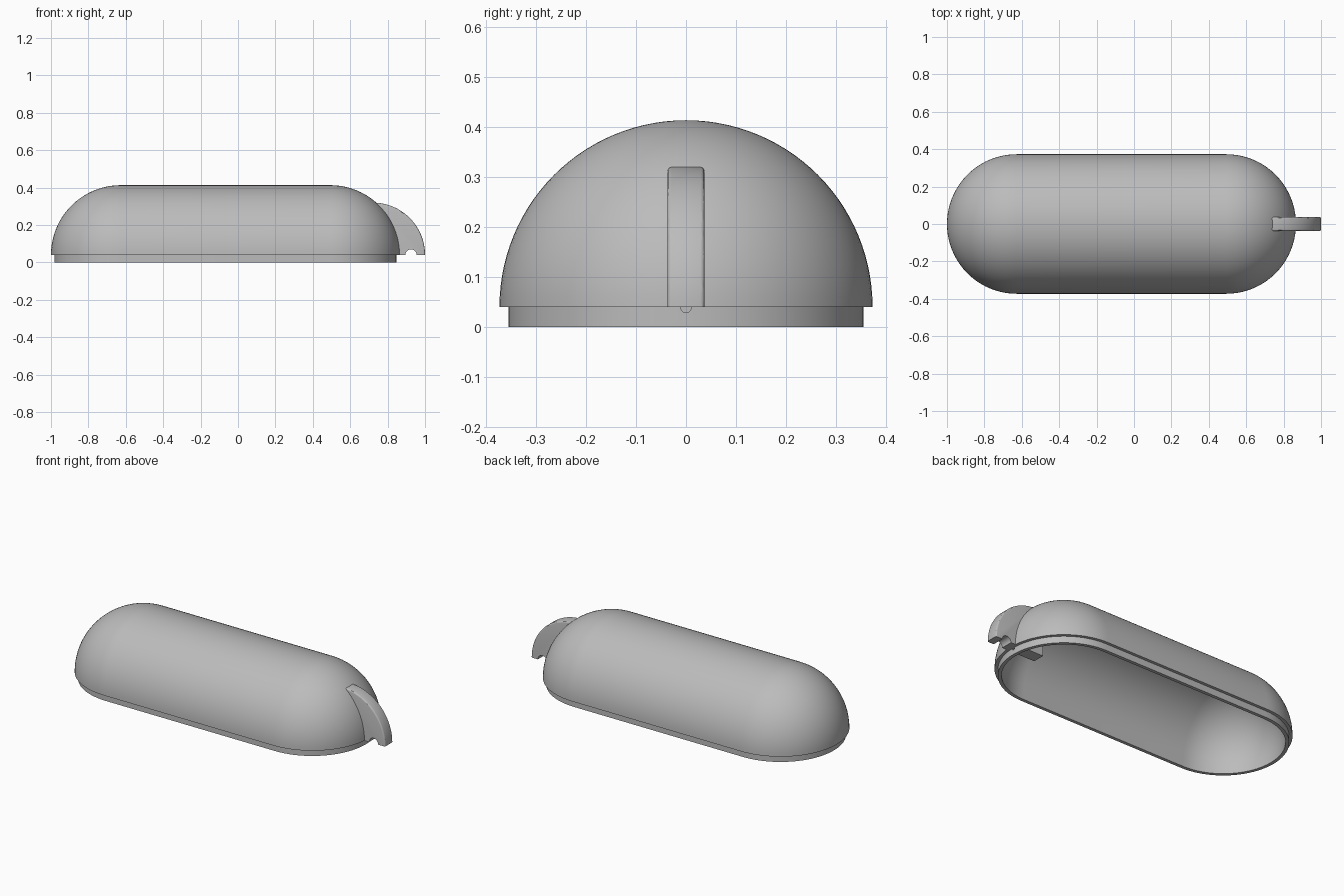
import bpy, bmesh, math
from mathutils import Matrix

cube = bpy.data.objects.get("Cube")
if cube:
    bpy.data.objects.remove(cube, do_unlink=True)

grey = bpy.data.materials.new("plain grey")
grey.use_nodes = True
colour = (0.5, 0.5, 0.5, 1)
grey.diffuse_color = colour
grey.node_tree.nodes["Principled BSDF"].inputs["Base Color"].default_value = colour

RIM_Z = 0.04
OUTER, LIP, INNER = 0.373, 0.355, 0.335
END_LEFT, END_RIGHT = 0.493, -0.627


def make_object(name, bm, smooth=True):
    bmesh.ops.recalc_face_normals(bm, faces=bm.faces)
    mesh = bpy.data.meshes.new(name)
    bm.to_mesh(mesh)
    bm.free()
    obj = bpy.data.objects.new(name, mesh)
    bpy.context.collection.objects.link(obj)
    mesh.materials.append(grey)
    if smooth:
        bpy.ops.object.select_all(action='DESELECT')
        obj.select_set(True)
        bpy.context.view_layer.objects.active = obj
        bpy.ops.object.shade_smooth_by_angle(angle=math.radians(30))
    return obj


def stadium(bm, radius, z, steps=40):
    """Ring of vertices around two half circles joined by straight sides."""
    ring = []
    for centre, start in ((END_LEFT, -math.pi / 2), (END_RIGHT, math.pi / 2)):
        for i in range(steps + 1):
            a = start + math.pi * i / steps
            ring.append(bm.verts.new((centre + radius * math.cos(a), radius * math.sin(a), z)))
    return ring


def dome(radius, steps=28):
    """Quarter circle section from the crown down to the rim."""
    angles = [math.pi / 2 * i / steps for i in range(steps + 1)]
    return [(radius * math.sin(a), RIM_Z + radius * math.cos(a)) for a in angles]


# Hollow half capsule: outer dome, stepped lip, inner dome
section = dome(OUTER) + [(LIP, RIM_Z), (LIP, 0), (INNER, 0)] + dome(INNER)[::-1]
bm = bmesh.new()
rings = [stadium(bm, r, z) for r, z in section]
for a, b in zip(rings, rings[1:]):
    for i in range(len(a)):
        j = (i + 1) % len(a)
        bm.faces.new((a[i], a[j], b[j], b[i]))
bmesh.ops.remove_doubles(bm, verts=bm.verts, dist=1e-5)
shell = make_object("capsule_shell", bm)

# Small round hole through the lip under the hook
bm = bmesh.new()
bmesh.ops.create_cone(bm, cap_ends=True, segments=24, radius1=0.01, radius2=0.01, depth=0.1,
                      matrix=Matrix.Translation((0.845, 0, 0.038)) @ Matrix.Rotation(math.pi / 2, 4, 'Y'))
cutter = make_object("lip_hole_cutter", bm, smooth=False)
cutter.hide_render = True
cutter.hide_set(True)
cutter.display_type = 'WIRE'
cut = shell.modifiers.new("lip hole", 'BOOLEAN')
cut.operation = 'DIFFERENCE'
cut.object = cutter

# Curved hook at the left end, with a half-round notch in its base
HALF_WIDTH = 0.037
CENTRE_X, RADIUS = 0.72, 0.28
NOTCH_X, NOTCH_R = 0.925, 0.03
outline = [(0.67, RIM_Z)]
outline += [(NOTCH_X - NOTCH_R * math.cos(math.pi * i / 16),
             RIM_Z + NOTCH_R * math.sin(math.pi * i / 16)) for i in range(17)]
arc = [(CENTRE_X + RADIUS * math.cos(math.pi / 2 * i / 32),
        RIM_Z + RADIUS * math.sin(math.pi / 2 * i / 32)) for i in range(33)]
outline += arc + [(0.67, 0.345)]
bm = bmesh.new()
side = bm.faces.new([bm.verts.new((x, -HALF_WIDTH, z)) for x, z in outline])
extruded = bmesh.ops.extrude_face_region(bm, geom=[side])
moved = [v for v in extruded["geom"] if isinstance(v, bmesh.types.BMVert)]
bmesh.ops.translate(bm, verts=moved, vec=(0, 2 * HALF_WIDTH, 0))
bm.normal_update()


def on_arc(v):
    return abs(math.hypot(v.co.x - CENTRE_X, v.co.z - RIM_Z) - RADIUS) < 1e-4


rim_edges = [e for e in bm.edges if all(on_arc(v) for v in e.verts)
             and abs(e.verts[0].co.y - e.verts[1].co.y) < 1e-5]
bmesh.ops.bevel(bm, geom=rim_edges, offset=0.008, segments=3, profile=0.5, affect='EDGES')
make_object("end_hook", bm)
